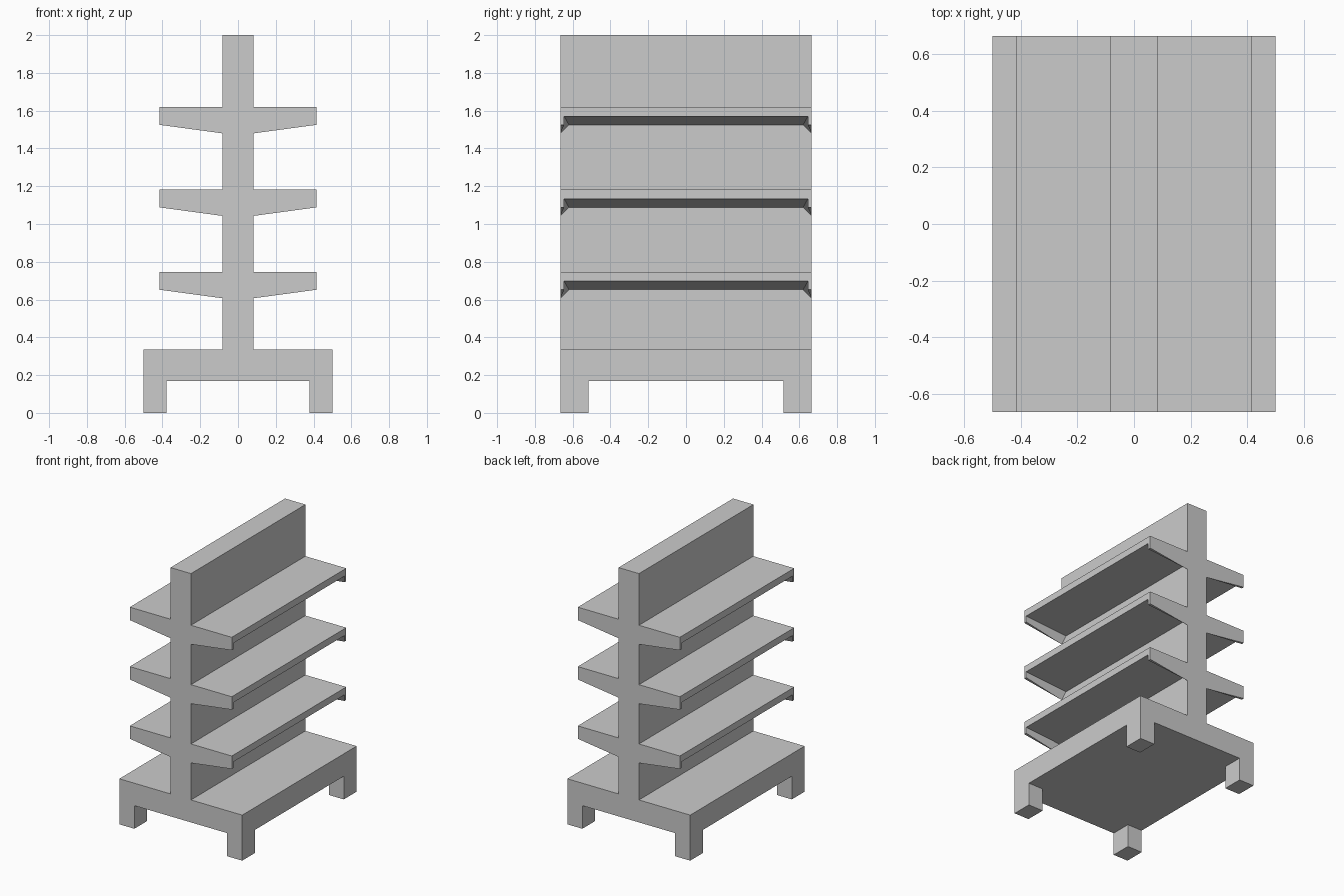
import bpy
import bmesh
from mathutils import Vector

if "Cube" in bpy.data.objects:
    bpy.data.objects.remove(bpy.data.objects["Cube"], do_unlink=True)

HALF_LENGTH = 0.665
POST_X, SHELF_X, BASE_X = 0.083, 0.415, 0.5
BASE_LOW, BASE_TOP = 0.17, 0.335

grey = bpy.data.materials.new("light_grey")
grey.use_nodes = True
colour = (0.6, 0.6, 0.6, 1)
grey.diffuse_color = colour
grey.node_tree.nodes["Principled BSDF"].inputs["Base Color"].default_value = colour


def finish(bm, name):
    mesh = bpy.data.meshes.new(name)
    bm.to_mesh(mesh)
    bm.free()
    mesh.materials.append(grey)
    obj = bpy.data.objects.new(name, mesh)
    bpy.context.collection.objects.link(obj)
    return obj


def box(half_x, half_y, low, high):
    bm = bmesh.new()
    bmesh.ops.create_cube(bm, size=2)
    for v in bm.verts:
        v.co = (v.co.x * half_x, v.co.y * half_y, high if v.co.z > 0 else low)
    return bm


def all_geom(bm):
    return bm.verts[:] + bm.edges[:] + bm.faces[:]


# Base: slab cut into a grid, with the corner cells drawn down into legs
bm = box(BASE_X, HALF_LENGTH, BASE_LOW, BASE_TOP)
leg_x, leg_y = 0.378, 0.515
for side in (-1, 1):
    for cut in (Vector((leg_x, 0, 0)), Vector((0, leg_y, 0))):
        bmesh.ops.bisect_plane(bm, geom=all_geom(bm), plane_co=cut * side, plane_no=cut)
corners = []
for f in bm.faces:
    c = f.calc_center_median()
    if f.normal.z < -0.9 and abs(c.x) > leg_x and abs(c.y) > leg_y:
        corners.append(f)
result = bmesh.ops.extrude_discrete_faces(bm, faces=corners)
for f in result["faces"]:
    for v in f.verts:
        v.co.z = 0
bmesh.ops.remove_doubles(bm, verts=bm.verts[:], dist=0.0001)
bmesh.ops.dissolve_limit(bm, angle_limit=0.01, verts=bm.verts[:], edges=bm.edges[:])
bmesh.ops.recalc_face_normals(bm, faces=bm.faces[:])
finish(bm, "base_with_legs")

# Central upright panel
finish(box(POST_X, HALF_LENGTH, BASE_TOP, 2), "upright_panel")


# Shelf pair: one quarter with a hollow underside and tapered end bracket
def shelf_pair(name, top):
    i, o, e = POST_X, SHELF_X, HALF_LENGTH
    points = {
        "A": (i, 0, 0), "B": (o, 0, 0), "C": (o, e, 0), "D": (i, e, 0),
        "E": (o, e, -0.095), "F": (i, e, -0.14),
        "G": (o, 0.645, -0.095), "H": (o, 0.645, -0.05),
        "I": (o, 0, -0.05), "J": (i, 0, -0.095), "K": (i, 0.62, -0.095),
    }
    bm = bmesh.new()
    verts = {k: bm.verts.new((x, y, top + z)) for k, (x, y, z) in points.items()}
    for face in ("ABCD", "DCEF", "IHGECB", "IJKH", "HKFG", "EGF", "ADFKJ"):
        bm.faces.new([verts[k] for k in face])
    obj = finish(bm, name)
    mirror = obj.modifiers.new("mirror", "MIRROR")
    mirror.use_axis = (True, True, False)


for label, height in (("lower", 0.747), ("middle", 1.183), ("upper", 1.62)):
    shelf_pair(label + "_shelves", height)
